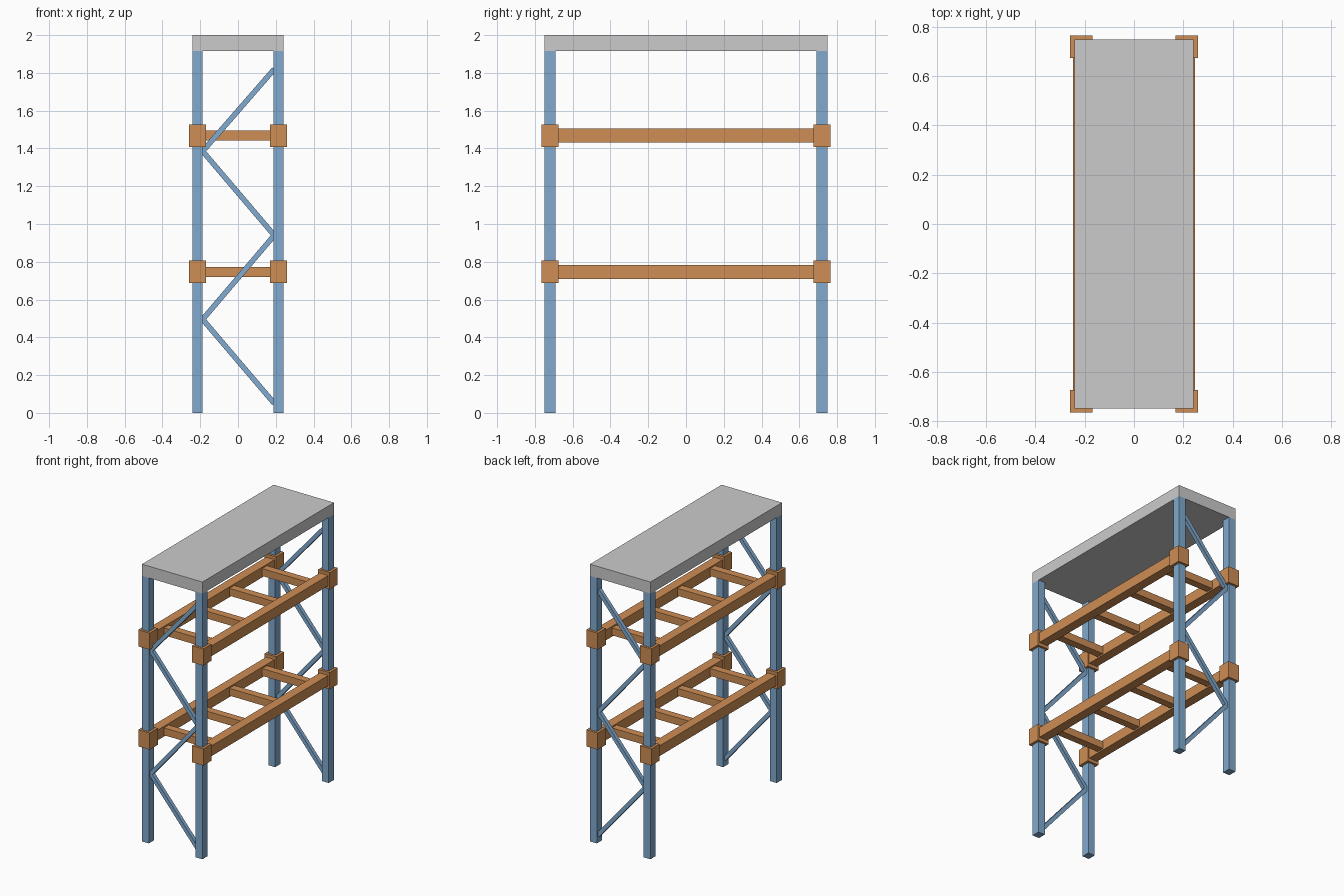
import bpy, math
from mathutils import Vector

if "Cube" in bpy.data.objects:
    bpy.data.objects.remove(bpy.data.objects["Cube"])


def material(name, color):
    m = bpy.data.materials.new(name)
    m.diffuse_color = color
    m.use_nodes = True
    m.node_tree.nodes["Principled BSDF"].inputs["Base Color"].default_value = m.diffuse_color
    return m


BLUE = material("blue_steel", (0.22, 0.40, 0.62, 1))
ORANGE = material("orange_steel", (0.62, 0.27, 0.09, 1))


def box(name, center, size, mat=None, tilt=0.0):
    bpy.ops.mesh.primitive_cube_add(size=1, location=center, rotation=(0, tilt, 0))
    ob = bpy.context.object
    ob.name = name
    ob.scale = size
    bpy.ops.object.transform_apply(location=False, rotation=False, scale=True)
    if mat:
        ob.data.materials.append(mat)
    return ob


POST_X, POST_Y = 0.214, 0.72
LEVELS = (0.747, 1.468)

# Top slab
box("top_slab", (0, 0, 1.9575), (0.482, 1.5, 0.085))

# Four upright posts with a sleeve at each shelf level
for sx in (-1, 1):
    for sy in (-1, 1):
        box("post", (sx * POST_X, sy * POST_Y, 0.959), (0.054, 0.06, 1.918), BLUE)
        for z in LEVELS:
            box("post_sleeve", (sx * POST_X, sy * POST_Y, z), (0.091, 0.092, 0.12), ORANGE)

# Shelf frames: long side beams and cross bars
for z in LEVELS:
    for sx in (-1, 1):
        box("shelf_beam", (sx * POST_X, 0, z), (0.068, 1.4, 0.074), ORANGE)
    for y in (-0.56, -0.187, 0.187, 0.56):
        box("shelf_cross_bar", (0, y, z), (0.40, 0.055, 0.053), ORANGE)

# Zigzag bracing on both end frames
ZIGZAG = [(0.192, 0.05), (-0.187, 0.495), (0.192, 0.94), (-0.187, 1.385), (0.192, 1.82)]
for sy in (-1, 1):
    for (x0, z0), (x1, z1) in zip(ZIGZAG, ZIGZAG[1:]):
        a = Vector((x0, sy * POST_Y, z0))
        b = Vector((x1, sy * POST_Y, z1))
        d = b - a
        box("diagonal_brace", (a + b) / 2, (0.028, 0.028, d.length), BLUE,
            math.atan2(d.x, d.z))
